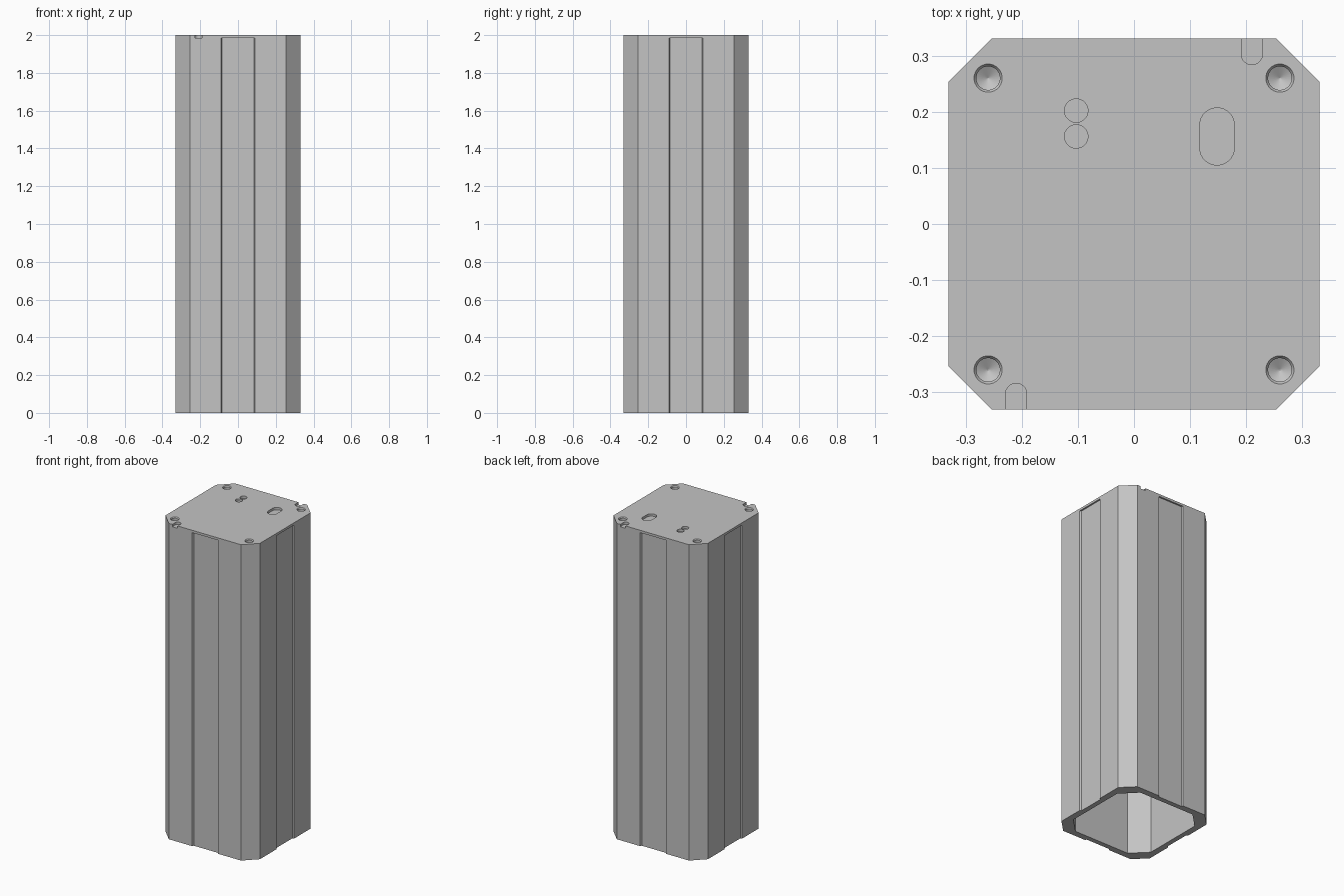
import bpy, bmesh
from math import sin, cos, pi, radians
from mathutils import Matrix

cube = bpy.data.objects.get("Cube")
if cube:
    bpy.data.objects.remove(cube)

grey = bpy.data.materials.new("light grey")
grey.use_nodes = True
colour = (0.55, 0.55, 0.55, 1)
grey.diffuse_color = colour
grey.node_tree.nodes["Principled BSDF"].inputs["Base Color"].default_value = colour


def loft(name, outline, levels, centre=(0, 0)):
    """Closed solid: the outline repeated at each (height, scale) level."""
    bm = bmesh.new()
    rings = [[bm.verts.new((centre[0] + x * s, centre[1] + y * s, z)) for x, y in outline]
             for z, s in levels]
    n = len(outline)
    for low, high in zip(rings, rings[1:]):
        for i in range(n):
            j = (i + 1) % n
            bm.faces.new((low[i], low[j], high[j], high[i]))
    bm.faces.new(rings[0][::-1])
    bm.faces.new(rings[-1])
    bmesh.ops.recalc_face_normals(bm, faces=bm.faces)
    mesh = bpy.data.meshes.new(name)
    bm.to_mesh(mesh)
    bm.free()
    mesh.materials.append(grey)
    obj = bpy.data.objects.new(name, mesh)
    bpy.context.collection.objects.link(obj)
    return obj


def octagon(half, corner):
    return [(half, -corner), (half, corner), (corner, half), (-corner, half),
            (-half, corner), (-half, -corner), (-corner, -half), (corner, -half)]


def stadium(radius, straight, sides=24):
    """Circle stretched along y by a straight length each way."""
    pts = []
    for i in range(sides):
        a = 2 * pi * (i + 0.5) / sides
        pts.append((radius * cos(a), radius * sin(a) + (straight if sin(a) > 0 else -straight)))
    return pts


# Column body
body = loft("column_body", octagon(0.331, 0.253), [(0, 1), (2, 1)])
cutters = []

# Hollow inside, open at the bottom
cutters.append(loft("inner_cavity", octagon(0.29, 0.195), [(-0.1, 1), (1.95, 1)]))

# Shallow tapered channel on each side, stopping under the top plate
channel = [(-0.09, -0.331), (-0.085, -0.321), (0.085, -0.321), (0.09, -0.331),
           (0.09, -0.36), (-0.09, -0.36)]
for i in range(4):
    c = loft("side_channel", channel, [(-0.1, 1), (1.985, 1)])
    c.data.transform(Matrix.Rotation(i * pi / 2, 4, "Z"))
    cutters.append(c)

# Drilled corner holes with a bevelled rim and a conical bottom
for x in (-0.26, 0.26):
    for y in (-0.26, 0.26):
        cutters.append(loft("corner_hole", stadium(0.021, 0),
                            [(1.935, 0.02), (1.947, 1), (1.994, 1), (2.0, 1.2), (2.02, 1.2)],
                            (x, y)))

# Shallow pockets in the top: two round, one slot, two edge notches
top = [(1.985, 1), (2.02, 1)]
for y in (0.156, 0.202):
    cutters.append(loft("round_pocket", stadium(0.021, 0), top, (-0.103, y)))
cutters.append(loft("slot_pocket", stadium(0.031, 0.02), top, (0.148, 0.156)))
for side in (-1, 1):
    cutters.append(loft("edge_notch", stadium(0.019, 0.05), top, (side * 0.21, side * 0.353)))

for c in cutters:
    c.hide_render = True
    c.hide_viewport = True
    mod = body.modifiers.new(c.name, "BOOLEAN")
    mod.operation = "DIFFERENCE"
    mod.solver = "EXACT"
    mod.object = c

# Bake the cuts and drop the cutters
bpy.context.view_layer.update()
evaluated = body.evaluated_get(bpy.context.evaluated_depsgraph_get())
result = bpy.data.meshes.new_from_object(evaluated)
body.modifiers.clear()
body.data = result
for c in cutters:
    bpy.data.objects.remove(c)

bpy.context.view_layer.objects.active = body
body.select_set(True)
bpy.ops.object.shade_smooth_by_angle(angle=radians(20))
